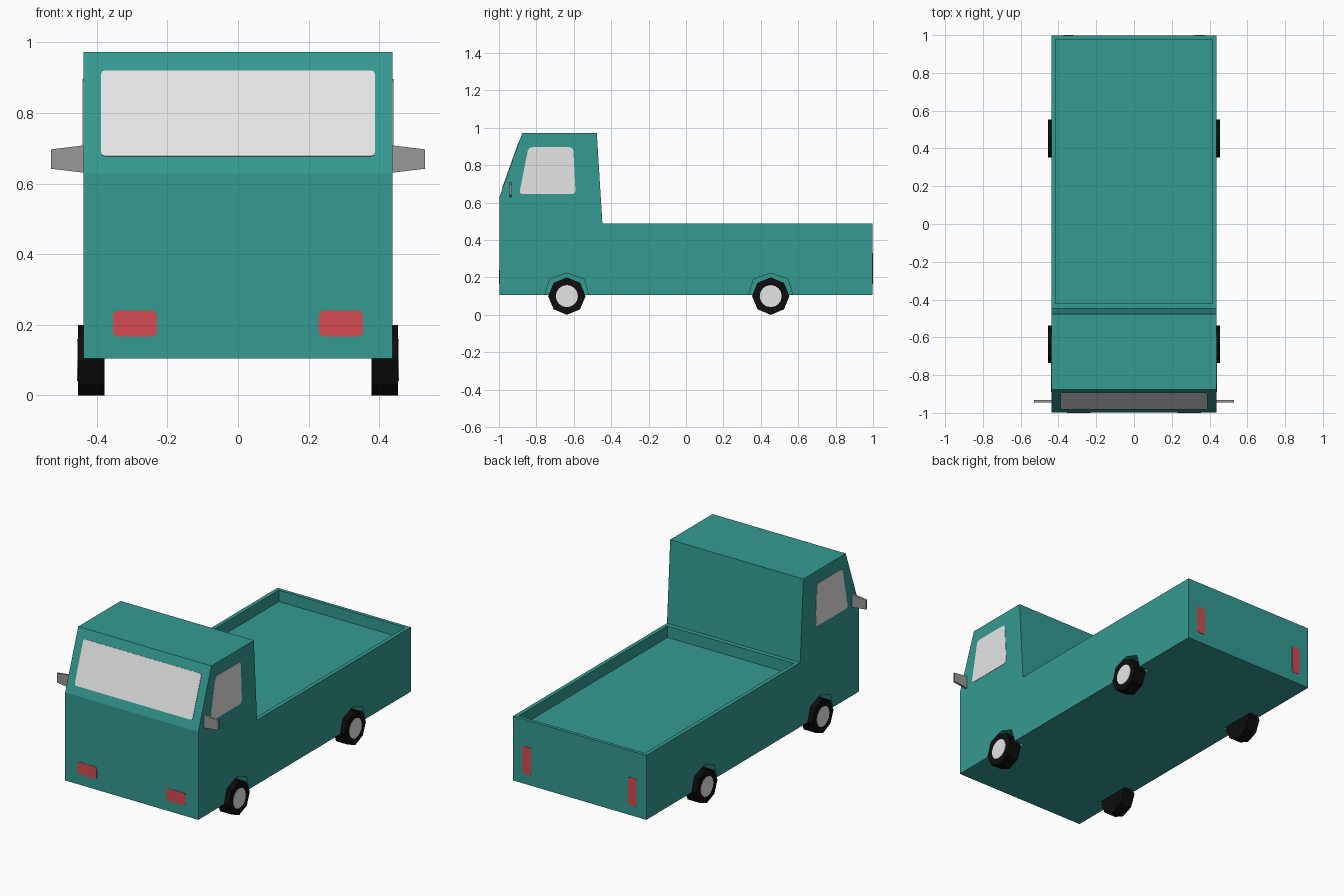
import bpy, bmesh, math
from mathutils import Vector

if "Cube" in bpy.data.objects:
    bpy.data.objects.remove(bpy.data.objects["Cube"])


def material(name, rgb):
    m = bpy.data.materials.new(name)
    m.diffuse_color = (*rgb, 1)
    m.use_nodes = True
    m.node_tree.nodes["Principled BSDF"].inputs["Base Color"].default_value = m.diffuse_color
    return m


TEAL = material("teal paint", (0.034, 0.325, 0.285))
GLASS = material("pale glass", (0.79, 0.79, 0.79))
GREY = material("mirror grey", (0.32, 0.32, 0.32))
RED = material("lamp red", (0.66, 0.07, 0.085))
BLACK = material("tyre black", (0.004, 0.004, 0.004))


def prism(name, pts, offset, mat):
    """Planar outline in 3D pushed along an offset vector."""
    bm = bmesh.new()
    face = bm.faces.new([bm.verts.new(p) for p in pts])
    new = bmesh.ops.extrude_face_region(bm, geom=[face], use_keep_orig=True)["geom"]
    bmesh.ops.translate(bm, vec=Vector(offset),
                        verts=[g for g in new if isinstance(g, bmesh.types.BMVert)])
    bmesh.ops.recalc_face_normals(bm, faces=bm.faces)
    me = bpy.data.meshes.new(name)
    bm.to_mesh(me)
    bm.free()
    me.materials.append(mat)
    ob = bpy.data.objects.new(name, me)
    bpy.context.collection.objects.link(ob)
    return ob


def rounded(pts, r):
    """Soften the corners of a 2D outline."""
    out = []
    for i, p in enumerate(pts):
        p = Vector(p)
        a = p + (Vector(pts[i - 1]) - p).normalized() * r
        b = p + (Vector(pts[(i + 1) % len(pts)]) - p).normalized() * r
        out += [a, (a + b + 2 * p) / 4, b]
    return out


def rect(x0, x1, z0, z1):
    return [(x0, z0), (x1, z0), (x1, z1), (x0, z1)]


def circle(y, z, r, n):
    return [(y + r * math.cos(math.tau * i / n), z + r * math.sin(math.tau * i / n))
            for i in range(n)]


W, END, PLATE = 0.438, 0.998, 0.002
AXLES = {"front": -0.637, "rear": 0.453}

# Body: cab and bed in one side profile
profile = [(-END, 0.105), (-END, 0.628), (-0.875, 0.973), (-0.477, 0.973),
           (-0.447, 0.488), (END, 0.488), (END, 0.105)]
body = prism("truck_body", [(-W, y, z) for y, z in profile], (2 * W, 0, 0), TEAL)

# Cutters: load bed recess and wheel arches
cutters = [prism("bed_cutter", [(-0.415, -0.42, 0.42), (0.415, -0.42, 0.42),
                                (0.415, 0.978, 0.42), (-0.415, 0.978, 0.42)],
                 (0, 0, 0.2), TEAL)]
arch = [(-0.118, 0), (-0.118, 0.105), (-0.092, 0.19), (0, 0.223),
        (0.092, 0.19), (0.118, 0.105), (0.118, 0)]
for side in (-1, 1):
    for yc in AXLES.values():
        cutters.append(prism("arch_cutter", [(side * 0.37, yc + y, z) for y, z in arch],
                             (side * 0.2, 0, 0), TEAL))
for c in cutters:
    mod = body.modifiers.new("cut", 'BOOLEAN')
    mod.operation, mod.solver, mod.object = 'DIFFERENCE', 'EXACT', c
    c.hide_render = True
bpy.context.view_layer.update()
cut = bpy.data.meshes.new_from_object(body.evaluated_get(bpy.context.evaluated_depsgraph_get()))
body.modifiers.clear()
body.data = cut
for c in cutters:
    bpy.data.objects.remove(c)

# Windscreen on the sloping front
slope = Vector((0, -0.345, 0.123)).normalized() * 0.003
prism("windscreen", [(x, -END + (z - 0.628) / 0.345 * (END - 0.875), z)
                     for x, z in rounded(rect(-0.388, 0.388, 0.677, 0.92), 0.012)],
      slope, GLASS)

side_glass = rounded([(-0.892, 0.645), (-0.842, 0.896), (-0.603, 0.896), (-0.59, 0.645)], 0.02)
for side, label in ((-1, "left"), (1, "right")):
    # Side windows
    prism(label + "_window", [(side * W, y, z) for y, z in side_glass],
          (side * PLATE, 0, 0), GLASS)
    # Headlamps and tail lamps
    prism(label + "_headlamp", [(side * x, -END, z) for x, z in
                                rounded(rect(0.23, 0.354, 0.167, 0.24), 0.012)],
          (0, -PLATE, 0), RED)
    prism(label + "_tail_lamp", [(side * x, END, z) for x, z in
                                 rounded(rect(0.32, 0.374, 0.165, 0.33), 0.01)],
          (0, PLATE, 0), RED)
    # Door mirrors
    prism(label + "_mirror", [(side * x, -0.945, z) for x, z in
                              ((0.43, 0.63), (0.53, 0.642), (0.53, 0.697), (0.43, 0.709))],
          (0, 0.012, 0), GREY)
    # Octagonal wheels with pale hubs
    for pos, yc in AXLES.items():
        prism(f"{pos}_{label}_wheel", [(side * 0.378, y, z) for y, z in circle(yc, 0.1, 0.1, 8)],
              (side * 0.076, 0, 0), BLACK)
        prism(f"{pos}_{label}_hub", [(side * 0.454, y, z) for y, z in circle(yc, 0.1, 0.059, 16)],
              (side * PLATE, 0, 0), GLASS)
